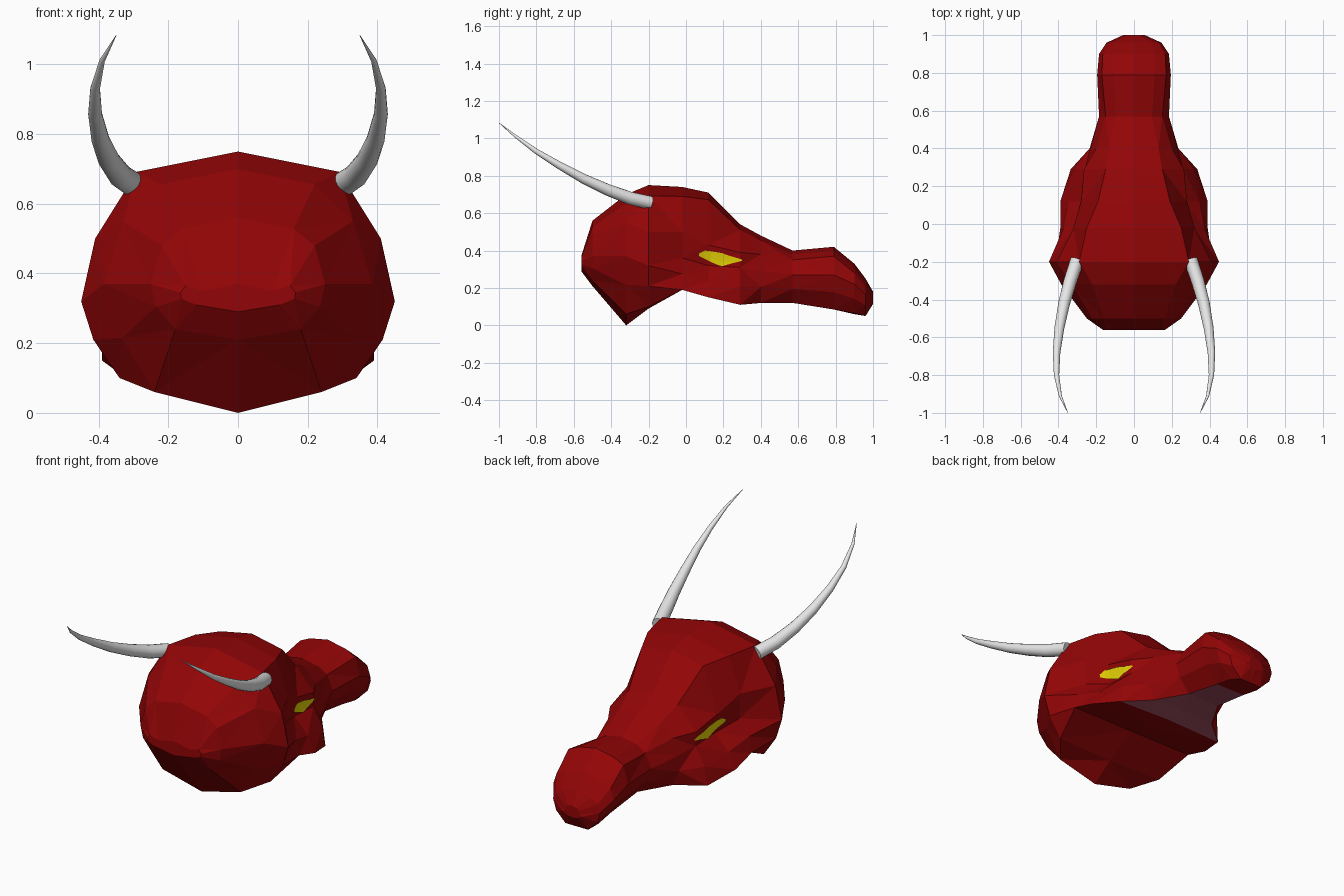
import bpy, bmesh, math
from mathutils import Vector
from mathutils.bvhtree import BVHTree

if "Cube" in bpy.data.objects:
    bpy.data.objects.remove(bpy.data.objects["Cube"])


def material(name, rgb):
    m = bpy.data.materials.new(name)
    m.diffuse_color = (*rgb, 1)
    m.use_nodes = True
    m.node_tree.nodes["Principled BSDF"].inputs["Base Color"].default_value = m.diffuse_color
    return m


RED = material("dark red", (0.29, 0.0015, 0.002))
MAUVE = material("mouth mauve", (0.36, 0.08, 0.12))
YELLOW = material("eye yellow", (0.85, 0.7, 0.002))
BONE = material("horn grey", (0.8, 0.8, 0.8))


def add_object(name, bm, mats):
    me = bpy.data.meshes.new(name)
    bm.to_mesh(me)
    ob = bpy.data.objects.new(name, me)
    for m in mats:
        me.materials.append(m)
    bpy.context.collection.objects.link(ob)
    return ob


# Head cross-sections from the back of the skull to the nose:
# y, top z, crown half-width, brow x z, widest x z, lower rim x z, bottom z
SECTIONS = [
    (-0.56, 0.37, 0.10, 0.15, 0.365, 0.165, 0.345, 0.12, 0.31, 0.29),
    (-0.50, 0.56, 0.16, 0.22, 0.48, 0.25, 0.37, 0.18, 0.24, 0.21),
    (-0.32, 0.70, 0.22, 0.33, 0.55, 0.385, 0.37, 0.24, 0.06, 0.00),
    (-0.20, 0.75, 0.29, 0.41, 0.50, 0.45, 0.32, 0.34, 0.10, 0.09),
    (-0.02, 0.74, 0.25, 0.32, 0.50, 0.315, 0.36, 0.39, 0.19, 0.19),
    (0.12, 0.71, 0.19, 0.28, 0.43, 0.262, 0.32, 0.39, 0.15, 0.15),
    (0.29, 0.54, 0.15, 0.265, 0.39, 0.26, 0.31, 0.335, 0.11, 0.12),
    (0.40, 0.48, 0.13, 0.20, 0.38, 0.23, 0.29, 0.20, 0.12, 0.13),
    (0.57, 0.40, 0.095, 0.15, 0.35, 0.185, 0.27, 0.10, 0.12, 0.12),
    (0.79, 0.42, 0.11, 0.17, 0.37, 0.195, 0.27, 0.09, 0.085, 0.085),
    (0.90, 0.33, 0.11, 0.165, 0.28, 0.185, 0.22, 0.09, 0.065, 0.06),
    (0.96, 0.25, 0.09, 0.13, 0.21, 0.145, 0.165, 0.07, 0.05, 0.05),
    (1.00, 0.18, 0.03, 0.04, 0.16, 0.045, 0.145, 0.03, 0.12, 0.115),
]


def ring_points(s):
    y, top, cx, bx, bz, wx, wz, rx, rz, bot = s
    half = [(cx, top - 0.2 * cx), (bx, bz), (wx, wz),
            ((wx + rx) / 2 + 0.02, (wz + rz) / 2), (rx, rz)]
    pts = [(0, top)] + half + [(0, bot)] + [(-x, z) for x, z in reversed(half)]
    return [Vector((x, y, z)) for x, z in pts]


# Head: faceted loft through the sections
bm = bmesh.new()
rings = [[bm.verts.new(p) for p in ring_points(s)] for s in SECTIONS]
n = len(rings[0])
for a, b in zip(rings, rings[1:]):
    for i in range(n):
        j = (i + 1) % n
        f = bm.faces.new((a[i], a[j], b[j], b[i]))
        # Mouth roof: underside strip of the muzzle
        mid_y = f.calc_center_median().y
        if i in (5, 6) and 0.3 < mid_y < 0.75:
            f.material_index = 1
bm.faces.new(rings[0])
bm.faces.new(rings[-1])
bmesh.ops.recalc_face_normals(bm, faces=bm.faces)
bmesh.ops.triangulate(bm, faces=bm.faces)
add_object("head", bm, [RED, MAUVE])
surface = BVHTree.FromBMesh(bm)

# Eyes: thin slanted almonds laid in the sockets under the brow
# y, lower z, upper z
EYE = [(0.07, 0.37, 0.385), (0.10, 0.355, 0.40), (0.13, 0.34, 0.397),
       (0.19, 0.315, 0.387), (0.24, 0.33, 0.37), (0.30, 0.345, 0.352)]
for side, label in ((1, "right"), (-1, "left")):
    eb = bmesh.new()
    columns = []
    for y, lo, hi in EYE:
        col = []
        for k in range(4):
            z = lo + (hi - lo) * k / 3
            hit = surface.ray_cast(Vector((side * 2, y, z)), Vector((-side, 0, 0)))[0]
            col.append(eb.verts.new(hit + Vector((side * 0.006, 0, 0))))
        columns.append(col)
    for a, b in zip(columns, columns[1:]):
        for k in range(3):
            quad = (a[k], b[k], b[k + 1], a[k + 1])
            eb.faces.new(quad if side > 0 else quad[::-1])
    add_object(label + "_eye", eb, [YELLOW])

# Horns: tapering tubes sweeping back and curling inward
HORN = [(0.30, -0.19, 0.655, 0.036), (0.337, -0.30, 0.68, 0.035),
        (0.37, -0.42, 0.725, 0.031), (0.395, -0.55, 0.785, 0.026),
        (0.41, -0.68, 0.857, 0.02), (0.41, -0.80, 0.93, 0.014),
        (0.39, -0.91, 1.01, 0.008), (0.35, -1.0, 1.083, 0.001)]
SIDES = 16
for side, label in ((1, "right"), (-1, "left")):
    hb = bmesh.new()
    path = [Vector((side * x, y, z)) for x, y, z, r in HORN]
    loops = []
    for i, p in enumerate(path):
        t = (path[min(i + 1, len(path) - 1)] - path[max(i - 1, 0)]).normalized()
        u = t.cross(Vector((0, 0, 1))).normalized()
        v = u.cross(t)
        r = HORN[i][3]
        loops.append([hb.verts.new(p + r * (u * math.cos(a) + v * math.sin(a)))
                      for a in (k * math.tau / SIDES for k in range(SIDES))])
    for a, b in zip(loops, loops[1:]):
        for k in range(SIDES):
            j = (k + 1) % SIDES
            hb.faces.new((a[k], a[j], b[j], b[k])).smooth = True
    hb.faces.new(loops[0])
    hb.faces.new(loops[-1])
    bmesh.ops.recalc_face_normals(hb, faces=hb.faces)
    add_object(label + "_horn", hb, [BONE])
